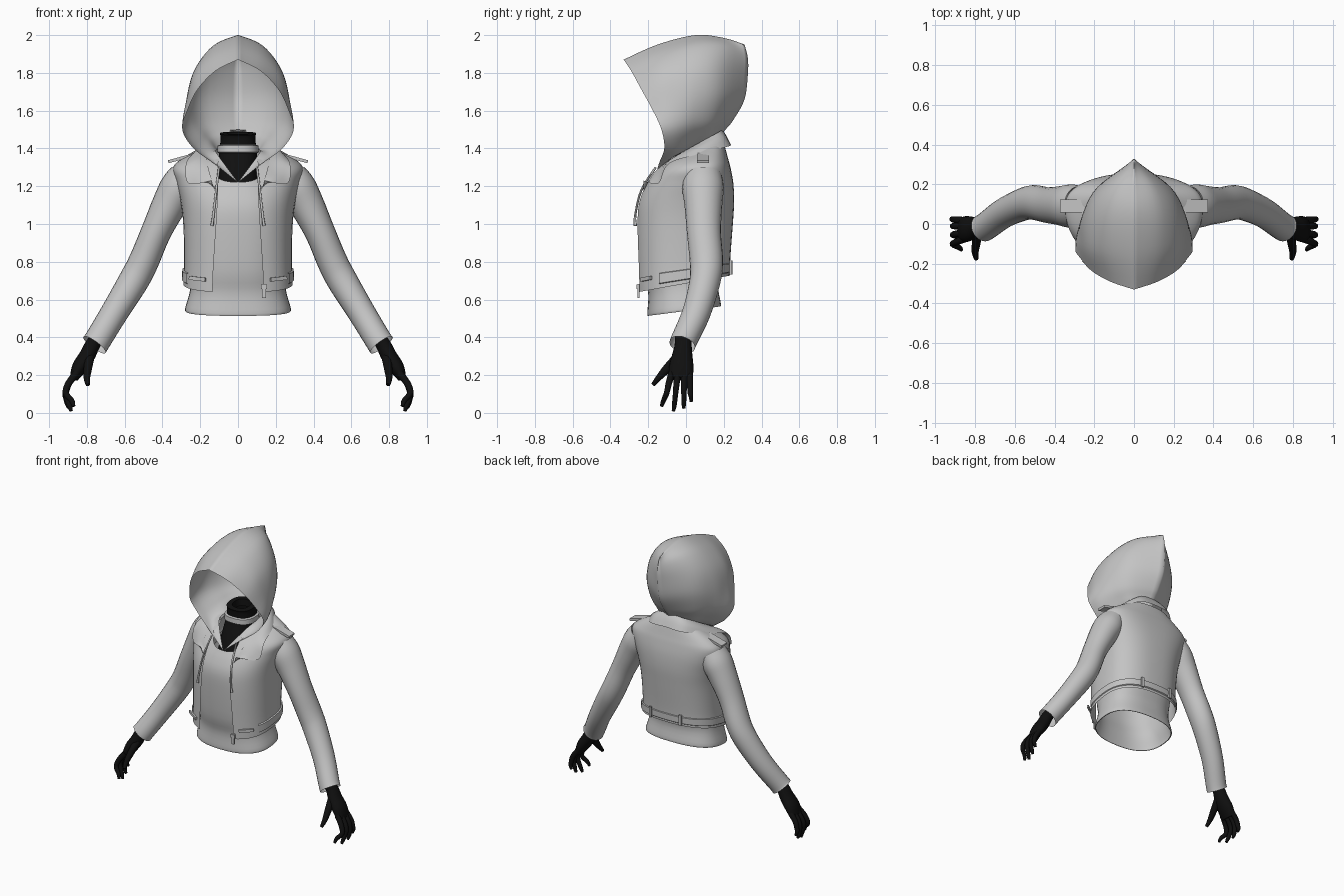
import bpy, bmesh, math
from mathutils import Vector, Matrix


def material(name, v):
    m = bpy.data.materials.new(name)
    m.diffuse_color = (v, v, v, 1)
    return m


GREY = material("grey_cloth", 0.55)
BLACK = material("black", 0.005)


def spline(pts, n):
    """Catmull-Rom through tuples of any length, n steps per span."""
    out = []
    for i in range(len(pts) - 1):
        a, b, c, d = pts[max(i - 1, 0)], pts[i], pts[i + 1], pts[min(i + 2, len(pts) - 1)]
        for k in range(n):
            t = k / n
            out.append(tuple(q + t / 2 * (r - p + t * (2 * p - 5 * q + 4 * r - s + t * (3 * (q - r) + s - p)))
                             for p, q, r, s in zip(a, b, c, d)))
    return out + [tuple(pts[-1])]


def dense(rows, nu, nv):
    """Smooth a coarse grid of points in both directions."""
    rows = [spline(r, nu) for r in rows]
    cols = [spline(c, nv) for c in zip(*rows)]
    return list(zip(*cols))


def finish(name, bm, mat, mirror):
    me = bpy.data.meshes.new(name)
    bm.to_mesh(me)
    bm.free()
    me.materials.append(mat)
    ob = bpy.data.objects.new(name, me)
    bpy.context.collection.objects.link(ob)
    bpy.context.view_layer.objects.active = ob
    ob.select_set(True)
    bpy.ops.object.shade_smooth_by_angle(angle=math.radians(45))
    ob.select_set(False)
    if mirror:
        ob.modifiers.new("mirror", 'MIRROR')
    return ob


def skin(name, rows, mat, cyclic=False, cap=False, mirror=False):
    bm = bmesh.new()
    vs = [[bm.verts.new(p) for p in r] for r in rows]
    m = len(vs[0])
    for a, b in zip(vs, vs[1:]):
        for j in range(m if cyclic else m - 1):
            k = (j + 1) % m
            bm.faces.new((a[j], a[k], b[k], b[j]))
    if cap:
        bm.faces.new(vs[0])
        bm.faces.new(vs[-1])
    bmesh.ops.recalc_face_normals(bm, faces=bm.faces)
    return finish(name, bm, mat, mirror)


def ring(z, hx, yf, yb, cy, tilt, gap=0, n=48, arc=None):
    """Body cross-section; gap is the half width left open at the front."""
    e = 0.8
    t0 = math.asin((gap / hx) ** (1 / e)) if gap > 0 else 0
    lo, hi = arc or (t0, 2 * math.pi - t0)
    pts = []
    for i in range(n + 1 if gap > 0 or arc else n):
        t = lo + (hi - lo) * i / n
        s, c = math.sin(t), math.cos(t)
        x = hx * math.copysign(abs(s) ** e, s)
        y = cy + (yf - cy if c > 0 else cy - yb) * math.copysign(abs(c) ** e, c)
        pts.append((x, y, z + tilt * y))
    return pts


def tube(name, path, mat, n=12, steps=4, cap=True, mirror=True):
    """Sweep an ellipse along x, y, z, in-plane radius, depth radius."""
    pts = spline(path, steps)
    rows = []
    for i, p in enumerate(pts):
        a, b = pts[max(i - 1, 0)], pts[min(i + 1, len(pts) - 1)]
        t = (Vector(b[:3]) - Vector(a[:3])).normalized()
        side = Vector((0, 1, 0)).cross(t).normalized()
        up = t.cross(side)
        rows.append([Vector(p[:3]) + side * p[3] * math.cos(q) + up * p[4] * math.sin(q)
                     for q in (2 * math.pi * k / n for k in range(n))])
    return skin(name, rows, mat, True, cap, mirror)


def box(name, loc, size, rot=(0, 0, 0), mirror=True):
    bm = bmesh.new()
    r = Matrix.Rotation(rot[2], 4, 'Z') @ Matrix.Rotation(rot[1], 4, 'Y') @ Matrix.Rotation(rot[0], 4, 'X')
    bmesh.ops.create_cube(bm, size=1, matrix=Matrix.Translation(loc) @ r @ Matrix.Diagonal((*size, 1)))
    return finish(name, bm, GREY, mirror)


# Inner sweatshirt with open hem
shirt = [(.54, .272, -.2, .18, 0, .13), (.553, .28, -.205, .185, 0, .13), (.66, .252, -.2, .17, 0, .13),
         (.78, .252, -.225, .2, 0, .1), (1.0, .262, -.237, .215, 0, .05), (1.14, .26, -.23, .22, .03, .2),
         (1.24, .22, -.2, .2, .05, .35), (1.315, .15, -.17, .18, .04, .55)]
skin("sweatshirt", [ring(*r) for r in spline(shirt, 4)], GREY, cyclic=True)

# Jacket body, open down the front
jacket = [(.685, .29, -.262, .232, 0, .18, .135), (.8, .285, -.265, .235, 0, .1, .13),
          (1.0, .29, -.268, .248, .02, 0, .115), (1.12, .305, -.255, .255, .05, 0, .108),
          (1.22, .33, -.21, .25, .08, 0, .105), (1.29, .345, -.16, .235, .09, .05, .105),
          (1.335, .3, -.12, .22, .09, .1, .105), (1.37, .2, -.1, .2, .08, .3, .1)]
skin("jacket_body", [ring(*r) for r in spline(jacket, 5)], GREY)

# Waist belt round the back, with loops
belt = [(.705, .292, -.264, .236, 0, .16), (.709, .297, -.27, .243, 0, .16),
        (.757, .295, -.27, .244, 0, .14), (.76, .286, -.264, .236, 0, .14)]
skin("waist_belt", [ring(*r, arc=(1.1, 2 * math.pi - 1.1)) for r in belt], GREY)
box("belt_loop", (.12, .238, .77), (.02, .012, .075), (0, 0, -.1))
box("pocket_flap", (.215, -.212, .71), (.1, .012, .02), (0, -.1, .55))

# Zip tab at the hem
box("zip_tab", (.138, -.252, .645), (.02, .012, .075), mirror=False)
box("zip_pull", (.138, -.256, .668), (.032, .014, .025), mirror=False)

# Folded collar and lapels
upper = [(0, .19, 1.5), (.1, .17, 1.485), (.16, .07, 1.43), (.165, -.07, 1.35), (.15, -.17, 1.27), (.115, -.225, 1.17)]
lower = [(0, .237, 1.42), (.13, .222, 1.41), (.23, .09, 1.375), (.275, -.09, 1.32), (.262, -.145, 1.215), (.14, -.225, 1.23)]
mid = [tuple((a + b) / 2 + d for a, b, d in zip(u, l, (.008, 0, .008))) for u, l in zip(upper, lower)]
mid[0] = (0,) + mid[0][1:]
skin("collar", dense([upper, mid, lower], 5, 3), GREY, mirror=True)

# Shoulder straps
box("shoulder_strap", (.295, .09, 1.35), (.155, .065, .016), (0, .27, 0))

# Hood: half-curves from the front rim to the back seam
hood = [
    [(0, -.33, 1.87), (.12, -.29, 1.81), (.215, -.235, 1.71), (.268, -.175, 1.6),
     (.295, -.13, 1.5), (.235, -.115, 1.4), (.12, -.145, 1.315), (0, -.17, 1.22)],
    [(0, -.15, 1.95), (.13, -.14, 1.895), (.225, -.12, 1.8), (.27, -.09, 1.67),
     (.288, -.055, 1.52), (.225, -.045, 1.415), (.165, -.06, 1.36), (.11, -.06, 1.37)],
    [(0, .05, 2.0), (.13, .05, 1.945), (.22, .05, 1.83), (.26, .04, 1.68),
     (.25, .04, 1.54), (.19, .05, 1.46), (.15, .05, 1.42), (.115, .05, 1.39)],
    [(0, .2, 1.985), (.09, .2, 1.94), (.16, .19, 1.83), (.185, .185, 1.69),
     (.17, .16, 1.56), (.14, .14, 1.49), (.12, .13, 1.45), (.1, .13, 1.4)],
    [(0, .31, 1.95), (0, .327, 1.88), (0, .328, 1.8), (0, .31, 1.66),
     (0, .25, 1.55), (0, .21, 1.5), (0, .19, 1.47), (0, .18, 1.4)]]
skin("hood", dense(hood, 5, 5), GREY, mirror=True)

# Drawstrings
tube("drawstring", [(.1, -.16, 1.3, .006, .006), (.115, -.236, 1.18, .006, .006),
                    (.13, -.268, 1.05, .006, .006), (.138, -.268, .99, .009, .009)], GREY, n=8)

# Neck and its band
neck = [(1.16, .12, -.17, .14, .02, .2), (1.3, .105, -.1, .14, .03, .1),
        (1.38, .1, -.05, .14, .045, 0), (1.45, .092, -.045, .135, .045, 0), (1.475, .096, -.05, .14, .045, .1)]
skin("neck", [ring(*r, n=32) for r in spline(neck, 3)], BLACK, cyclic=True)
skin("neck_top_rim", [ring(1.475, .096, -.05, .14, .045, .1, n=32),
                      ring(1.477, .06, -.015, .105, .045, .1, n=32),
                      ring(1.43, .055, -.01, .1, .045, .1, n=32)], BLACK, cyclic=True)
band = [(1.375, .101, -.052, .142, .045, 0), (1.38, .11, -.062, .15, .045, 0),
        (1.415, .108, -.06, .15, .045, 0), (1.42, .094, -.047, .138, .045, 0)]
skin("neck_band", [ring(*r, n=32) for r in band], GREY, cyclic=True)

# Sleeves, open at the cuff
tube("sleeve", [(.275, .09, 1.255, .09, .1), (.315, .09, 1.19, .1, .11), (.365, .092, 1.1, .092, .1),
                (.435, .095, .955, .08, .09), (.5, .108, .8, .08, .088), (.555, .1, .695, .08, .082),
                (.655, .055, .53, .073, .075), (.74, -.008, .39, .071, .07), (.76, -.02, .36, .073, .07)],
     GREY, n=24, cap=False)

# Hands
tube("palm", [(.73, -.015, .42, .036, .045), (.77, -.015, .36, .04, .045), (.8, -.02, .3, .042, .055),
              (.84, -.025, .24, .04, .065), (.87, -.028, .18, .022, .062)], BLACK, n=16)
tube("thumb", [(.785, -.04, .3, .026, .026), (.795, -.1, .235, .022, .024),
               (.8, -.145, .185, .017, .017), (.795, -.175, .148, .011, .011)], BLACK, n=10)
fingers = [("index_finger", -.075, -.13, .87, .035), ("middle_finger", -.043, -.067, .883, .01),
           ("ring_finger", -.01, -.012, .895, .025), ("little_finger", .018, .028, .905, .06)]
for name, y0, y1, x1, z1 in fingers:
    tube(name, [(.855, y0, .21, .019, .019), (.897, y0 * .7 + y1 * .3, .155, .018, .017),
                (.912, (y0 + y1) / 2, .105, .016, .015), (x1 + .01, y0 * .2 + y1 * .8, z1 + .03, .014, .013),
                (x1, y1, z1, .009, .009)], BLACK, n=10)
